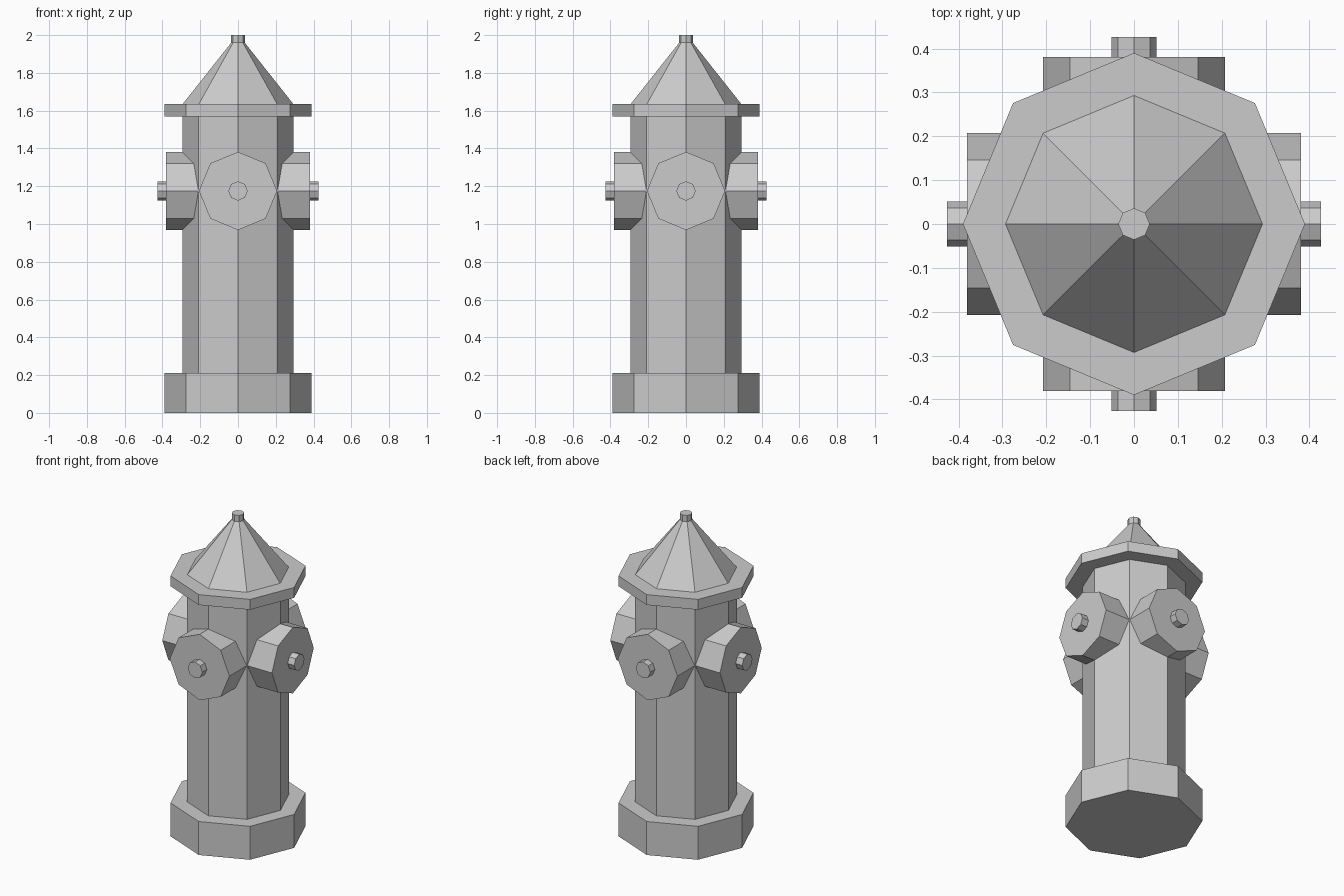
import bpy, bmesh
from math import cos, sin, tan, pi
from mathutils import Matrix

if "Cube" in bpy.data.objects:
    bpy.data.objects.remove(bpy.data.objects["Cube"])

SIDES = 8
BODY_R = 0.295
NOZZLE_Z = 1.175


def lathe(name, profile, cap_start=True, matrix=Matrix(), seat=None):
    """Spin (radius, height) points into an eight-sided solid."""
    bm = bmesh.new()
    rings = []
    for r, h in profile:
        ring = [bm.verts.new((r * cos(2 * pi * i / SIDES), r * sin(2 * pi * i / SIDES), h))
                for i in range(SIDES)]
        rings.append(ring)
    for a, b in zip(rings, rings[1:]):
        for i in range(SIDES):
            j = (i + 1) % SIDES
            bm.faces.new((a[i], a[j], b[j], b[i]))
    if cap_start:
        bm.faces.new(rings[0][::-1])
    bm.faces.new(rings[-1])
    if seat:
        for v in rings[0]:
            v.co.z = seat(v.co)
    bm.transform(matrix)
    mesh = bpy.data.meshes.new(name)
    bm.to_mesh(mesh)
    bm.free()
    obj = bpy.data.objects.new(name, mesh)
    bpy.context.collection.objects.link(obj)
    return obj


# Base, barrel, flange, bonnet and top nut in one profile
lathe("hydrant_body", [
    (0.39, 0), (0.39, 0.21), (BODY_R, 0.21), (BODY_R, 1.57),
    (0.39, 1.57), (0.39, 1.635), (0.293, 1.635),
    (0.036, 1.96), (0.036, 2.0)])


# Nozzle roots follow the two barrel faces they straddle
def barrel_seat(co):
    return BODY_R - abs(co.y) * tan(pi / 8) - 0.002


# Four outlet nozzles with their cap nuts
for k, side in enumerate(("right", "back", "left", "front")):
    m = (Matrix.Translation((0, 0, NOZZLE_Z))
         @ Matrix.Rotation(k * pi / 2, 4, 'Z') @ Matrix.Rotation(pi / 2, 4, 'Y'))
    lathe(f"{side}_nozzle", [(0.207, 0.2), (0.207, 0.381)], False, m, barrel_seat)
    lathe(f"{side}_cap_nut", [(0.051, 0.381), (0.051, 0.426)], False, m)
